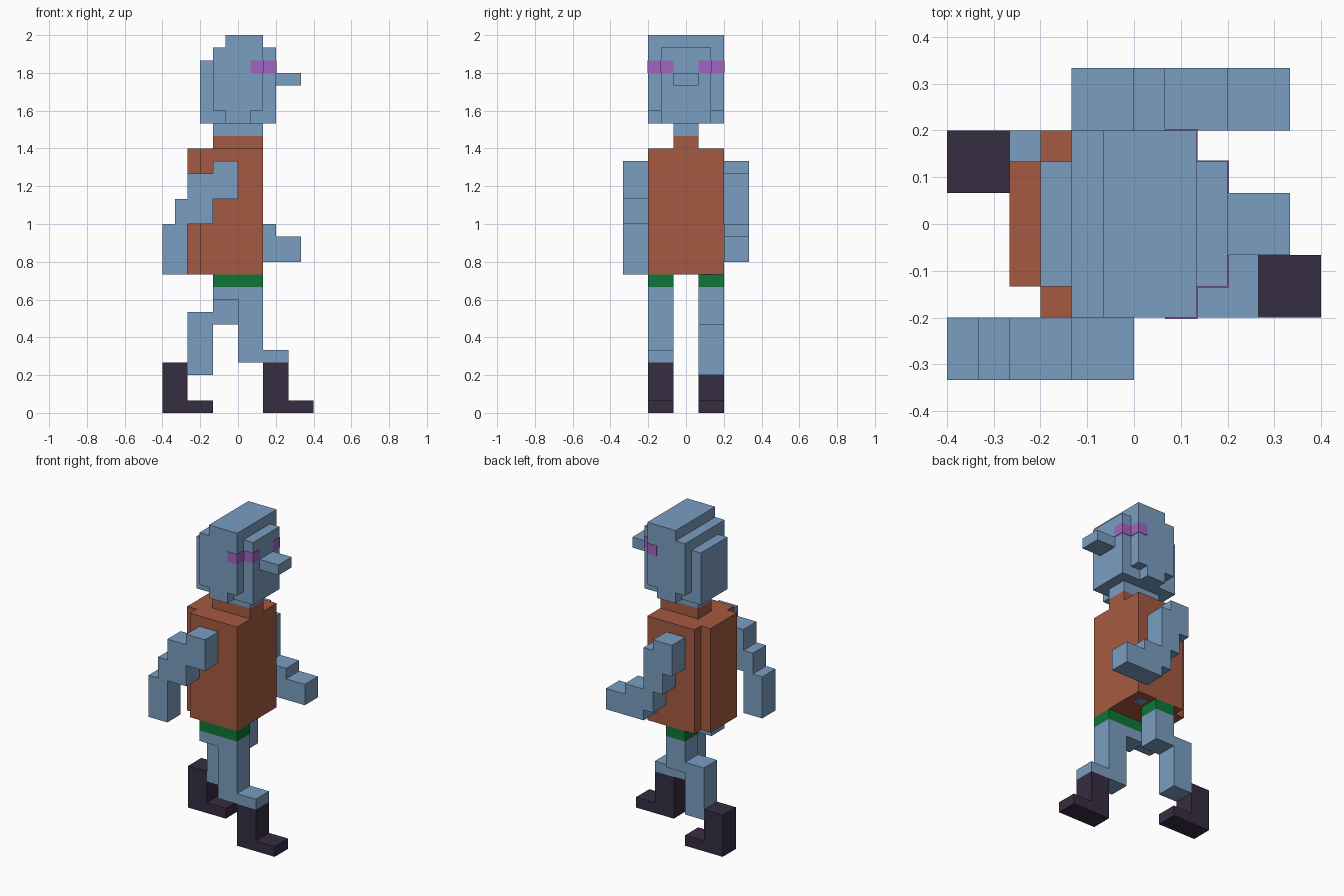
import bpy, bmesh, math

if "Cube" in bpy.data.objects:
    bpy.data.objects.remove(bpy.data.objects["Cube"], do_unlink=True)

U = 1 / 15  # one block of the figure


def material(name, srgb):
    col = [((c / 255 + 0.055) / 1.055) ** 2.4 for c in srgb] + [1.0]
    m = bpy.data.materials.new(name)
    m.use_nodes = True
    m.diffuse_color = col
    m.node_tree.nodes["Principled BSDF"].inputs["Base Color"].default_value = col
    return m


SKIN = material("blue skin", (122, 157, 193))
SHIRT = material("rust shirt", (165, 90, 65))
BELT = material("green belt", (15, 118, 56))
BOOT = material("dark boots", (54, 45, 66))
EYE = material("purple eyes", (162, 100, 192))


def slab(name, profile, y0, y1, mat):
    """Extrude an x-z outline, in block units, from y0 to y1."""
    bm = bmesh.new()
    face = bm.faces.new([bm.verts.new((x * U, y0 * U, z * U)) for x, z in profile])
    new = bmesh.ops.extrude_face_region(bm, geom=[face])["geom"]
    verts = [v for v in new if isinstance(v, bmesh.types.BMVert)]
    bmesh.ops.translate(bm, verts=verts, vec=(0, (y1 - y0) * U, 0))
    bmesh.ops.recalc_face_normals(bm, faces=bm.faces[:])
    mesh = bpy.data.meshes.new(name)
    bm.to_mesh(mesh)
    bm.free()
    mesh.materials.append(mat)
    ob = bpy.data.objects.new(name, mesh)
    bpy.context.collection.objects.link(ob)
    return ob


def box(name, x0, x1, y0, y1, z0, z1, mat):
    return slab(name, [(x0, z0), (x1, z0), (x1, z1), (x0, z1)], y0, y1, mat)


# Head: stepped skull with front and back plates, jaw and nose
slab("head", [(-2, 24), (-1, 24), (-1, 23), (1, 23), (1, 24), (2, 24),
              (2, 30), (-1, 30), (-1, 29), (-2, 29)], -3, 3, SKIN)
box("head_back", -3, -2, -2, 2, 23, 28, SKIN)
box("face", 2, 3, -2, 2, 23, 29, SKIN)
box("jaw_front", 1, 2, -2, 2, 23, 24, SKIN)
box("jaw_back", -2, -1, -2, 2, 23, 24, SKIN)
box("nose", 3, 5, -1, 1, 26, 27, SKIN)

# Eyes: thin skins wrapping the stepped corners of the face
E = 0.04
for side, s in (("left", 1), ("right", -1)):
    for part, x, y in (("outer", 1, 2), ("inner", 2, 1)):
        a, b = sorted((s * y, s * (y + 1 + E)))
        box(f"{side}_eye_{part}", x, x + 1 + E, a, b, 27, 28, EYE)

# Neck and torso
box("neck", -2, 2, -1, 1, 22, 23, SKIN)
box("collar", -2, 2, -1, 1, 21, 22, SHIRT)
box("torso", -3, 2, -3, 3, 11, 21, SHIRT)
box("torso_back", -4, -3, -2, 2, 11, 21, SHIRT)
box("shirt_hem_spot", 0.3, 1.2, 1.4, 2.3, 10.96, 11, SKIN)

# Arms: one swung back, one bent forward
slab("back_swung_arm", [(-6, 11), (-4, 11), (-4, 15), (-2, 15), (-2, 17), (0, 17),
                        (0, 20), (-2, 20), (-2, 19), (-4, 19), (-4, 17), (-5, 17),
                        (-5, 15), (-6, 15)], -5, -3, SKIN)
slab("forward_arm", [(1, 12), (5, 12), (5, 14), (3, 14), (3, 15), (1, 15), (1, 19),
                     (0, 19), (0, 20), (-2, 20), (-2, 17), (-1, 17), (-1, 15),
                     (0, 15), (0, 13), (1, 13)], 3, 5, SKIN)

# Legs in mid stride
slab("forward_leg", [(-2, 9), (0, 9), (0, 4), (4, 4), (4, 5), (2, 5), (2, 10),
                     (-2, 10)], -3, -1, SKIN)
slab("back_leg", [(-4, 3), (-2, 3), (-2, 7), (0, 7), (0, 10), (-2, 10), (-2, 8),
                  (-4, 8)], 1, 3, SKIN)
box("forward_leg_belt", -2, 2, -3, -1, 10, 11, BELT)
box("back_leg_belt", -2, 0, 1, 3, 10, 11, BELT)

# Boots
for name, x, y in (("forward_boot", 2, -3), ("back_boot", -6, 1)):
    slab(name, [(x, 0), (x + 4, 0), (x + 4, 1), (x + 2, 1), (x + 2, 4), (x, 4)],
         y, y + 2, BOOT)
